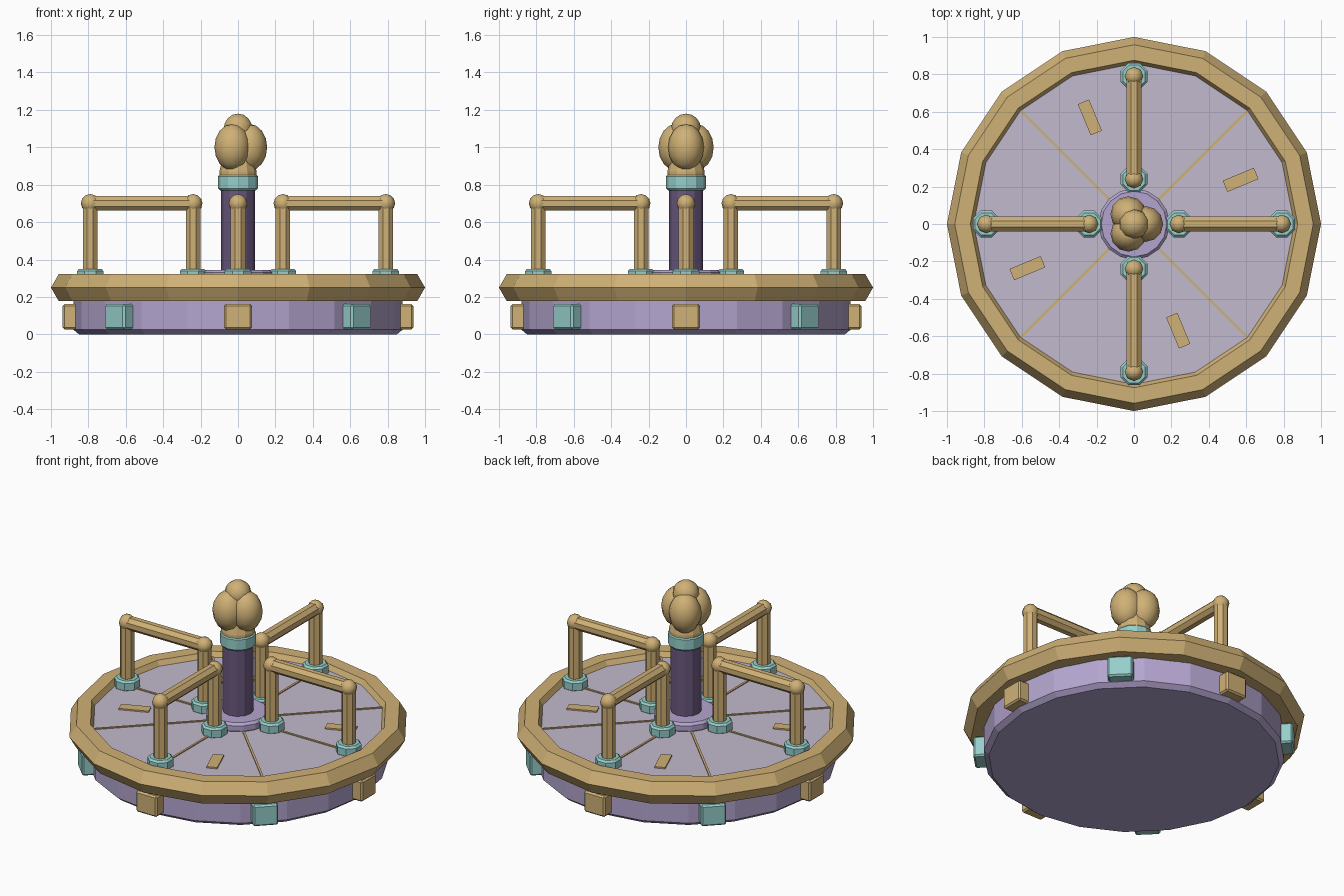
import bpy, bmesh
from math import radians, cos, sin, pi
from mathutils import Matrix, Vector

cube = bpy.data.objects.get("Cube")
if cube:
    bpy.data.objects.remove(cube, do_unlink=True)


def material(name, *srgb):
    rgb = [((c / 255 + 0.055) / 1.055) ** 2.4 for c in srgb]
    m = bpy.data.materials.new(name)
    m.use_nodes = True
    m.diffuse_color = (*rgb, 1)
    bsdf = next(n for n in m.node_tree.nodes if n.type == 'BSDF_PRINCIPLED')
    bsdf.inputs["Base Color"].default_value = (*rgb, 1)
    bsdf.inputs["Roughness"].default_value = 0.7
    return m


GOLD = material("warm gold", 208, 177, 118)
TEAL = material("pale teal", 150, 207, 203)
LAVENDER = material("lavender", 180, 165, 207)
PURPLE = material("dark purple", 106, 88, 126)
DECK = material("grey lavender", 194, 186, 205)


def finish(bm, name, mat, bevel=0, smooth=False):
    bmesh.ops.recalc_face_normals(bm, faces=bm.faces)
    mesh = bpy.data.meshes.new(name)
    bm.to_mesh(mesh)
    bm.free()
    mesh.materials.append(mat)
    for p in mesh.polygons:
        p.use_smooth = smooth
    ob = bpy.data.objects.new(name, mesh)
    bpy.context.collection.objects.link(ob)
    if bevel:
        mod = ob.modifiers.new("edge bevel", 'BEVEL')
        mod.width = bevel
        mod.segments = 1
        mod.limit_method = 'ANGLE'
        mod.angle_limit = radians(60)
    return ob


def lathe(name, mat, profile, sides, centre=(0, 0), closed=False, turn=0):
    """Spin (radius, height) points into a solid of flat faces."""
    bm = bmesh.new()
    rings = []
    for r, z in profile:
        angles = [2 * pi * i / sides + turn for i in range(sides)]
        rings.append([bm.verts.new((centre[0] + r * cos(a), centre[1] + r * sin(a), z))
                      for a in angles])
    pairs = list(zip(rings, rings[1:]))
    if closed:
        pairs.append((rings[-1], rings[0]))
    else:
        bm.faces.new(rings[0])
        bm.faces.new(rings[-1])
    for lo, hi in pairs:
        for i in range(sides):
            j = (i + 1) % sides
            bm.faces.new((lo[i], lo[j], hi[j], hi[i]))
    return finish(bm, name, mat)


def chamfered(name, mat, r, z0, z1, sides, c, centre=(0, 0), turn=0):
    return lathe(name, mat, [(r - c, z0), (r, z0 + c), (r, z1 - c), (r - c, z1)],
                 sides, centre, turn=turn)


def box(name, mat, size, radius, z, angle, bevel=0):
    """Box centred at a radius from the axis, its x side pointing outwards."""
    bm = bmesh.new()
    place = Matrix.Rotation(angle, 4, 'Z') @ Matrix.Translation((radius, 0, z))
    bmesh.ops.create_cube(bm, size=1, matrix=place @ Matrix.Diagonal((*size, 1)))
    return finish(bm, name, mat, bevel)


def ball(name, mat, centre, size, segs, rings, smooth):
    bm = bmesh.new()
    place = Matrix.Translation(centre) @ Matrix.Diagonal((*size, 1))
    bmesh.ops.create_uvsphere(bm, u_segments=segs, v_segments=rings, radius=1, matrix=place)
    return finish(bm, name, mat, smooth=smooth)


def pipe(name, mat, a, b, r):
    a, b = Vector(a), Vector(b)
    bm = bmesh.new()
    place = Matrix.Translation((a + b) / 2) @ (b - a).to_track_quat('Z', 'Y').to_matrix().to_4x4()
    bmesh.ops.create_cone(bm, cap_ends=True, segments=8, radius1=r, radius2=r,
                          depth=(b - a).length, matrix=place @ Matrix.Rotation(pi / 8, 4, 'Z'))
    return finish(bm, name, mat)


# Drum, deck and six-sided rim
lathe("base_drum", LAVENDER, [(0.85, 0), (0.88, 0.025), (0.88, 0.25)], 20, turn=pi / 2)
lathe("deck", DECK, [(0.86, 0.24), (0.86, 0.29)], 32)
rim = [(0.917 + 0.083 * cos(k * pi / 3), 0.25 + 0.083 * sin(k * pi / 3)) for k in range(6)]
lathe("rim", GOLD, rim, 16, closed=True)

# Hub, pillar and collar
chamfered("hub_plate", LAVENDER, 0.19, 0.28, 0.345, 16, 0.015)
lathe("pillar", PURPLE, [(0.09, 0.3), (0.09, 0.8)], 12)
chamfered("pillar_collar", TEAL, 0.107, 0.77, 0.855, 12, 0.01)

# Finial of three lobes and a cap
lathe("finial_neck", GOLD, [(0.1, 0.85), (0.1, 0.87), (0.085, 0.93)], 12)
for i in range(3):
    a = i * 2 * pi / 3
    ball(f"finial_lobe_{i + 1}", GOLD, (0.06 * cos(a), 0.06 * sin(a), 1.0),
         (0.096, 0.096, 0.125), 12, 8, True)
ball("finial_cap", GOLD, (0, 0, 1.1), (0.08, 0.08, 0.08), 10, 8, True)

# Four handrails
for i in range(4):
    c, s = round(cos(i * pi / 2)), round(sin(i * pi / 2))
    for label, r in (("inner", 0.24), ("outer", 0.79)):
        x, y = r * c, r * s
        chamfered(f"{label}_foot_{i + 1}", TEAL, 0.077, 0.28, 0.35, 8, 0.012, (x, y), pi / 8)
        pipe(f"{label}_post_{i + 1}", GOLD, (x, y, 0.3), (x, y, 0.7), 0.042)
        ball(f"{label}_joint_{i + 1}", GOLD, (x, y, 0.7), (0.05, 0.05, 0.05), 8, 6, True)
    pipe(f"handrail_{i + 1}", GOLD, (0.24 * c, 0.24 * s, 0.7), (0.79 * c, 0.79 * s, 0.7), 0.042)

# Deck seams, side blocks and deck treads
for i in range(8):
    a = i * pi / 4
    box(f"deck_seam_{i + 1}", GOLD, (0.68, 0.013, 0.012), 0.515, 0.29, a)
    box(f"side_block_{i + 1}", TEAL if i % 2 else GOLD, (0.087, 0.15, 0.135),
        0.8935, 0.0945, a, 0.01)
for i in range(4):
    box(f"deck_tread_{i + 1}", GOLD, (0.18, 0.065, 0.018), 0.617, 0.29, pi / 8 + i * pi / 2)
